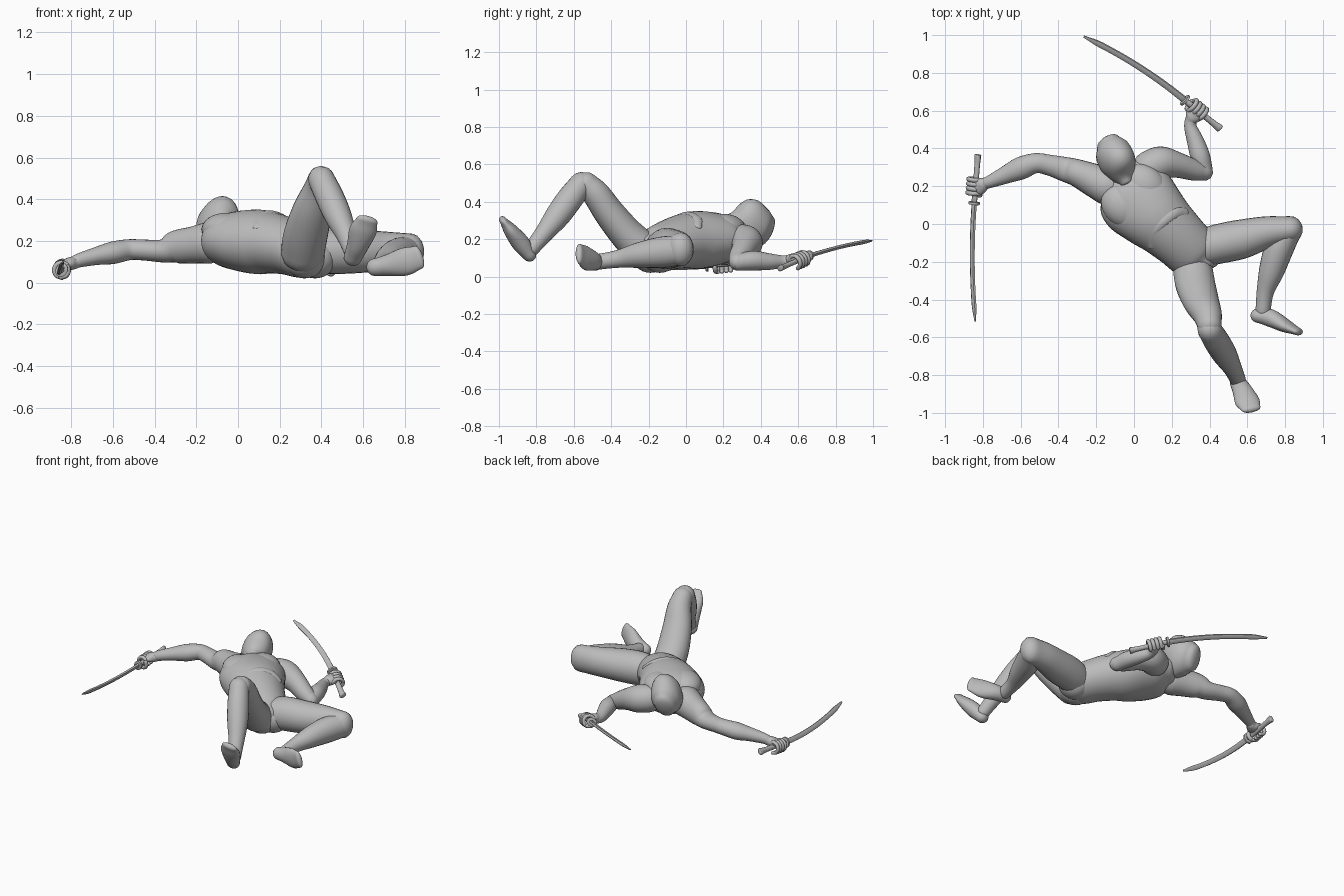
import bpy
import bmesh
from math import sin, cos, pi, radians
from mathutils import Vector, Matrix

old = bpy.data.objects.get("Cube")
if old:
    bpy.data.objects.remove(old, do_unlink=True)

grey = bpy.data.materials.new("plain grey")
grey.use_nodes = True
grey.diffuse_color = (.5, .5, .5, 1)
grey.node_tree.nodes["Principled BSDF"].inputs["Base Color"].default_value = grey.diffuse_color
built = []


def finish(name, bm):
    """Turn a bmesh into a named, coloured object."""
    bmesh.ops.recalc_face_normals(bm, faces=bm.faces)
    mesh = bpy.data.meshes.new(name)
    bm.to_mesh(mesh)
    bm.free()
    mesh.materials.append(grey)
    obj = bpy.data.objects.new(name, mesh)
    bpy.context.collection.objects.link(obj)
    built.append(obj)


def smooth_path(stations, steps):
    """Catmull-Rom interpolation through centre and radius stations."""
    pts = [Vector(s) for s in stations]
    pts = [pts[0] * 2 - pts[1]] + pts + [pts[-1] * 2 - pts[-2]]
    pts[0][3:], pts[-1][3:] = pts[1][3:], pts[-2][3:]
    path = []
    for a, b, c, d in zip(pts, pts[1:], pts[2:], pts[3:]):
        for i in range(steps):
            t = i / steps
            path.append(b + (c - a) * (t / 2)
                        + (a * 2 - b * 5 + c * 4 - d) * (t * t / 2)
                        + (b * 3 - a - c * 3 + d) * (t ** 3 / 2))
    path.append(pts[-2])
    return path


def loft(name, stations, up=(0, 0, 1), sides=24, steps=5, cap=1.0):
    """Sweep ellipses (x, y, z, side radius, up radius) with rounded ends."""
    path = smooth_path(stations, steps)
    centres = [Vector(p[:3]) for p in path]
    rings = []
    last = len(path) - 1
    for i, p in enumerate(path):
        t = (centres[min(i + 1, last)] - centres[max(i - 1, 0)]).normalized()
        side = t.cross(Vector(up)).normalized()
        rings.append((centres[i], t, side, side.cross(t), p[3], p[4]))

    def rounded(ring, sign):
        c, t, s, n, w, h = ring
        return [(c + t * sign * cap * min(w, h) * sin(a), t, s, n, w * cos(a), h * cos(a))
                for a in (radians(k) for k in (25, 50, 70, 85))]

    rings = rounded(rings[0], -1)[::-1] + rings + rounded(rings[-1], 1)
    bm = bmesh.new()
    loops = []
    for c, t, s, n, w, h in rings:
        angles = [2 * pi * k / sides for k in range(sides)]
        loops.append([bm.verts.new(c + s * w * cos(a) + n * h * sin(a)) for a in angles])
    for low, high in zip(loops, loops[1:]):
        for k in range(sides):
            j = (k + 1) % sides
            bm.faces.new((low[k], low[j], high[j], high[k]))
    bm.faces.new(loops[0])
    bm.faces.new(loops[-1])
    finish(name, bm)


def ball(name, centre, size, turn=0):
    """Ellipsoid turned about the vertical."""
    bm = bmesh.new()
    place = Matrix.Translation(centre) @ Matrix.Rotation(radians(turn), 4, "Z") @ Matrix.Diagonal((*size, 1))
    bmesh.ops.create_uvsphere(bm, u_segments=28, v_segments=16, radius=1, matrix=place)
    finish(name, bm)


def hand(side, wrist, grip, axis):
    """Palm and curled fingers closed around a handle."""
    wrist, grip, axis = Vector(wrist), Vector(grip), Vector(axis).normalized()
    back = wrist - grip
    back = (back - axis * back.dot(axis)).normalized()
    across = axis.cross(back)
    knuckle = grip + back * .024 + across * .014
    loft(side + "_palm", [(*wrist, .031, .031), (*wrist.lerp(knuckle, .5), .031, .042),
                          (*knuckle, .024, .047)], up=axis, sides=16)
    for f, label in enumerate(("index", "middle", "ring", "little")):
        start = grip + axis * (.036 - .024 * f)
        curl = [start + (back * cos(a) + across * sin(a)) * .036
                for a in (radians(k) for k in range(20, 290, 45))]
        loft(f"{side}_{label}_finger", [(*p, .0115, .0125) for p in curl], up=axis, sides=10, steps=3)
    thumb = [grip + axis * .045 + (back * cos(a) - across * sin(a)) * .032
             for a in (radians(k) for k in range(0, 150, 40))]
    loft(side + "_thumb", [(*p, .013, .013) for p in thumb], up=axis, sides=10, steps=3)


def sword(side, pommel, guard, tip, sag):
    """Curved single-handed blade with a disc guard and flared handle."""
    pommel, guard, tip, sag = map(Vector, (pommel, guard, tip, sag))
    up = sag.normalized()
    blade = []
    for i in range(9):
        t = i / 8
        p = guard.lerp(tip, t) + sag * 4 * t * (1 - t)
        width = .02 - .003 * t if i < 8 else .007
        blade.append((*p, width * .6, width))
    loft(side + "_blade", blade, up=up, sides=6, steps=3, cap=.3)
    loft(side + "_handle", [(*pommel, .016, .023), (*pommel.lerp(guard, .25), .014, .017),
                            (*guard, .014, .017)], up=up, sides=12, cap=.3)
    along = (guard - pommel).normalized() * .006
    loft(side + "_guard", [(*(guard - along), .028, .035), (*(guard + along), .028, .035)],
         up=up, sides=20, steps=1, cap=.1)


# Torso with broad chest plates and the arch of the ribs
loft("torso", [(-.09, .25, .2, .13, .08), (-.04, .2, .2, .185, .125), (.02, .13, .2, .21, .145),
               (.1, .05, .195, .19, .155), (.17, -.015, .188, .168, .145),
               (.25, -.09, .168, .152, .133), (.32, -.16, .14, .14, .12),
               (.37, -.21, .13, .09, .09)], sides=36, cap=.5)
for name, x, y in (("left_chest_muscle", .055, .2), ("right_chest_muscle", -.055, .095)):
    ball(name, (x, y, .255), (.13, .108, .08), -44)
loft("rib_arch", [(.1, -.115, .262, .03, .02), (.1, -.05, .306, .03, .02), (.15, .01, .327, .03, .02),
                  (.215, .055, .306, .03, .02), (.27, .055, .262, .03, .02)])
for name, x, y in (("left_buttock", .37, -.14), ("right_buttock", .32, -.19)):
    ball(name, (x, y, .122), (.105, .105, .102))

# Neck and head
loft("neck", [(-.03, .17, .2, .1, .08), (-.06, .25, .23, .075, .075), (-.09, .33, .25, .07, .07)])
loft("head", [(-.04, .22, .3, .034, .036), (-.058, .26, .29, .066, .078),
              (-.083, .32, .283, .093, .138), (-.115, .385, .262, .093, .116),
              (-.135, .425, .245, .066, .088)], up=(.3, 0, 1), cap=.45)

# Arms
loft("right_arm", [(-.14, .2, .19, .1, .1), (-.22, .235, .18, .087, .088), (-.3, .27, .17, .073, .079),
                   (-.36, .288, .152, .066, .056), (-.45, .312, .156, .055, .05),
                   (-.52, .322, .158, .053, .05), (-.6, .295, .143, .06, .054),
                   (-.68, .26, .127, .047, .043), (-.76, .225, .107, .034, .034),
                   (-.79, .215, .095, .03, .03)])
loft("left_upper_arm", [(.08, .3, .19, .088, .09), (.145, .323, .18, .088, .088), (.23, .312, .15, .068, .07),
                        (.32, .285, .105, .056, .056), (.372, .275, .08, .046, .046)])
loft("left_forearm", [(.372, .28, .077, .046, .046), (.35, .36, .085, .052, .052),
                      (.325, .44, .08, .045, .045), (.3, .51, .08, .034, .034),
                      (.3, .55, .085, .031, .03)])

# Legs
loft("left_thigh", [(.35, -.13, .14, .1, .1), (.45, -.105, .15, .105, .11), (.57, -.08, .15, .104, .105),
                    (.7, -.045, .15, .086, .095), (.83, -.028, .145, .07, .09)], cap=.9)
loft("left_shin", [(.818, -.035, .14, .07, .08), (.768, -.13, .13, .077, .083), (.728, -.25, .115, .067, .068),
                   (.695, -.36, .095, .046, .048), (.683, -.46, .08, .04, .042)])
loft("left_foot", [(.655, -.485, .073, .042, .038), (.72, -.497, .083, .052, .047), (.8, -.538, .1, .067, .036),
                   (.868, -.57, .122, .056, .02)], up=(.3, 1, .1))
loft("right_thigh", [(.31, -.23, .14, .105, .1), (.325, -.32, .23, .106, .09), (.355, -.41, .34, .096, .082),
                     (.388, -.48, .44, .078, .074), (.4, -.54, .5, .064, .064)], up=(0, 1, .6), cap=.8)
loft("right_shin", [(.4, -.56, .495, .064, .064), (.44, -.625, .41, .068, .07),
                    (.48, -.69, .32, .065, .066), (.52, -.76, .23, .05, .05),
                    (.55, -.825, .15, .042, .042)], up=(0, 1, 0))
loft("right_foot", [(.55, -.838, .118, .044, .038), (.575, -.885, .18, .053, .048),
                    (.6, -.94, .25, .066, .037), (.62, -.978, .3, .052, .02)], up=(0, .8, .6))

# Hands and swords
hand("right", (-.785, .215, .095), (-.843, .2, .064), (-.02, -.26, -.03))
hand("left", (.3, .55, .085), (.335, .605, .086), (-.19, .16, .07))
sword("right", (-.826, .365, .085), (-.846, .11, .06), (-.84, -.515, .1), (-.013, 0, -.023))
sword("left", (.455, .505, .045), (.27, .655, .11), (-.265, .992, .19), (.012, .016, .012))

# Smooth shading with sharp edges kept
for obj in bpy.context.selected_objects:
    obj.select_set(False)
for obj in built:
    obj.select_set(True)
bpy.context.view_layer.objects.active = built[0]
bpy.ops.object.shade_smooth_by_angle(angle=radians(40))
